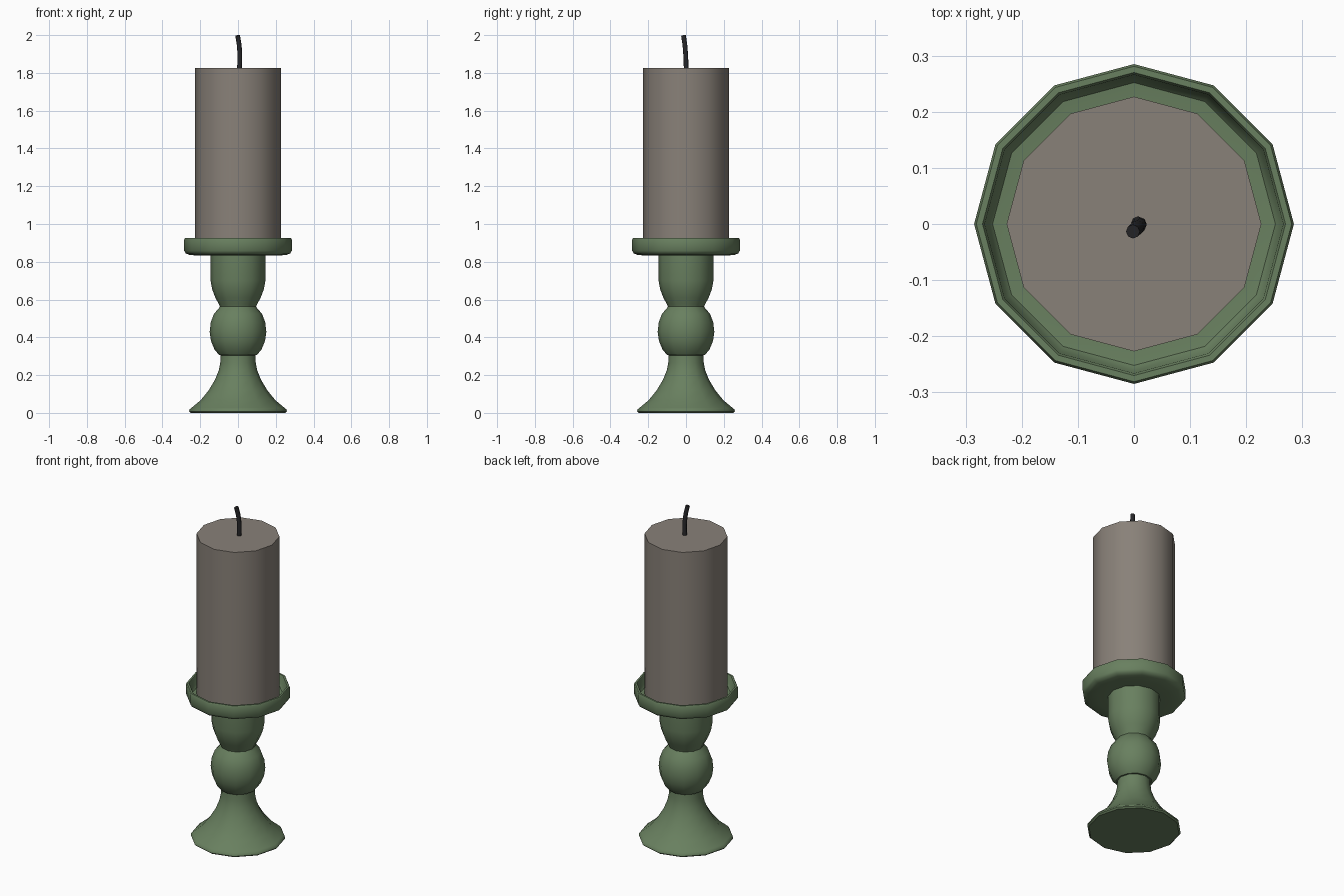
import bpy, bmesh, math
from mathutils import Vector

if "Cube" in bpy.data.objects:
    bpy.data.objects.remove(bpy.data.objects["Cube"])

def make_object(name, bm, color, angle):
    bmesh.ops.recalc_face_normals(bm, faces=bm.faces)
    mesh = bpy.data.meshes.new(name)
    bm.to_mesh(mesh)
    bm.free()
    obj = bpy.data.objects.new(name, mesh)
    bpy.context.collection.objects.link(obj)
    mat = bpy.data.materials.new(name + "_paint")
    mat.diffuse_color = (*color, 1)
    mat.use_nodes = True
    mat.node_tree.nodes["Principled BSDF"].inputs["Base Color"].default_value = mat.diffuse_color
    mesh.materials.append(mat)
    bpy.ops.object.select_all(action='DESELECT')
    obj.select_set(True)
    bpy.context.view_layer.objects.active = obj
    bpy.ops.object.shade_smooth_by_angle(angle=math.radians(angle))
    return obj

def skin_rings(rings):
    """Join rings of points into a closed tube with capped ends."""
    bm = bmesh.new()
    loops = [[bm.verts.new(p) for p in ring] for ring in rings]
    n = len(loops[0])
    for a, b in zip(loops, loops[1:]):
        for i in range(n):
            j = (i + 1) % n
            bm.faces.new((a[i], a[j], b[j], b[i]))
    bm.faces.new(loops[0][::-1])
    bm.faces.new(loops[-1])
    return bm

def lathe(profile, sides=12):
    turns = [2 * math.pi * i / sides for i in range(sides)]
    return skin_rings([[(r * math.cos(t), r * math.sin(t), z) for t in turns]
                       for r, z in profile])

# Turned holder: flared foot, ball, cup and rimmed dish
holder = [
    (0.25, 0.0), (0.259, 0.008), (0.257, 0.018), (0.246, 0.027),
    (0.197, 0.068), (0.155, 0.12), (0.122, 0.175), (0.102, 0.225),
    (0.094, 0.265), (0.092, 0.305),
    (0.10, 0.306), (0.124, 0.335), (0.143, 0.38), (0.150, 0.43),
    (0.144, 0.48), (0.127, 0.525), (0.103, 0.552),
    (0.096, 0.562), (0.101, 0.575), (0.12, 0.61), (0.137, 0.655),
    (0.145, 0.70), (0.145, 0.832),
    (0.20, 0.832), (0.255, 0.836), (0.276, 0.844), (0.285, 0.858),
    (0.285, 0.918), (0.281, 0.925), (0.270, 0.925), (0.266, 0.918),
    (0.262, 0.875), (0.252, 0.863), (0.225, 0.86),
]
make_object("candle_holder", lathe(holder), (0.14, 0.215, 0.115), 40)

# Pillar candle standing in the dish
make_object("candle", lathe([(0.227, 0.861), (0.227, 1.826)]), (0.25, 0.22, 0.19), 40)

# Bent wick
path = [Vector(p) for p in ((0.007, 0.001, 1.82), (0.010, 0.0, 1.86), (0.010, -0.002, 1.90),
                            (0.006, -0.006, 1.95), (-0.002, -0.0135, 1.998))]
rings = []
for k, p in enumerate(path):
    axis = path[min(k + 1, len(path) - 1)] - path[max(k - 1, 0)]
    spin = Vector((0, 0, 1)).rotation_difference(axis)
    rings.append([p + spin @ Vector((0.0125 * math.cos(t), 0.0125 * math.sin(t), 0))
                  for t in (math.tau * i / 8 for i in range(8))])
make_object("wick", skin_rings(rings), (0.02, 0.02, 0.022), 50)
